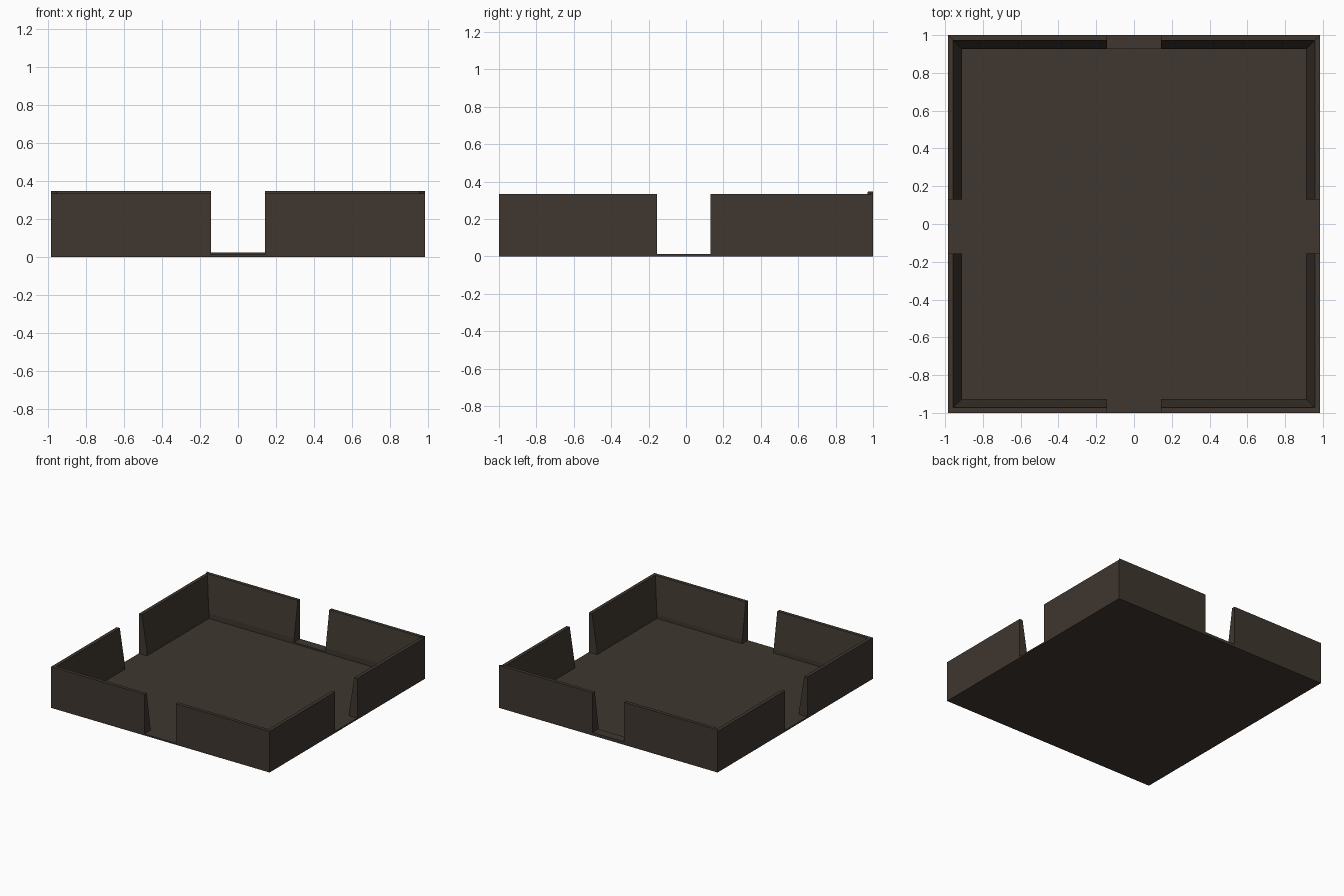
import bpy, bmesh

if "Cube" in bpy.data.objects:
    bpy.data.objects.remove(bpy.data.objects["Cube"])

HX, HY = 0.985, 1.0      # half footprint
FLOOR = 0.012            # floor thickness
RISE = 0.012             # the back wall sits this much higher

mat = bpy.data.materials.new("dark brown")
mat.diffuse_color = (0.050, 0.038, 0.029, 1)
mat.use_nodes = True
mat.node_tree.nodes["Principled BSDF"].inputs["Base Color"].default_value = mat.diffuse_color


def finish(name, bm):
    bmesh.ops.recalc_face_normals(bm, faces=bm.faces)
    me = bpy.data.meshes.new(name)
    bm.to_mesh(me)
    bm.free()
    me.materials.append(mat)
    ob = bpy.data.objects.new(name, me)
    bpy.context.collection.objects.link(ob)


def box(name, x0, x1, y0, y1, z0, z1):
    bm = bmesh.new()
    bmesh.ops.create_cube(bm, size=1)
    for v in bm.verts:
        v.co.x = x0 + (v.co.x + 0.5) * (x1 - x0)
        v.co.y = y0 + (v.co.y + 0.5) * (y1 - y0)
        v.co.z = z0 + (v.co.z + 0.5) * (z1 - z0)
    finish(name, bm)


def profile(bottom, lift):
    """Wall section as (inset from outside, height): low lip, then a taper."""
    return [(0, bottom), (0.074, bottom), (0.074, 0.045 + lift),
            (0.028, 0.335 + lift), (0, 0.335 + lift)]


def wall(name, along_x, side, end, gap, lift=0.0):
    """Half wall from the gap edge to a mitred corner."""
    bm = bmesh.new()
    rings = [[], []]
    for inset, z in profile(FLOOR + lift, lift):
        for ring, mitre in zip(rings, (False, True)):
            if along_x:
                p = (end * (HX - inset) if mitre else gap, side * (HY - inset), z)
            else:
                p = (side * (HX - inset), end * (HY - inset) if mitre else gap, z)
            ring.append(bm.verts.new(p))
    n = len(rings[0])
    for ring in rings:
        bm.faces.new(ring)
    for i in range(n):
        j = (i + 1) % n
        bm.faces.new((rings[0][i], rings[0][j], rings[1][j], rings[1][i]))
    finish(name, bm)


# floor slab and the raised strip under the back wall
box("floor", -HX, HX, -HY, HY, 0, FLOOR)
box("back_threshold", -HX, HX, HY - 0.074, HY, FLOOR, FLOOR + RISE)

# four walls, each split by a doorway
for end, tag in ((-1, "low"), (1, "high")):
    wall("front_wall_" + tag, True, -1, end, end * 0.142)
    wall("back_wall_" + tag, True, 1, end, end * 0.142, RISE)
    side_gap = -0.155 if end < 0 else 0.13
    wall("left_wall_" + tag, False, -1, end, side_gap)
    wall("right_wall_" + tag, False, 1, end, side_gap)
